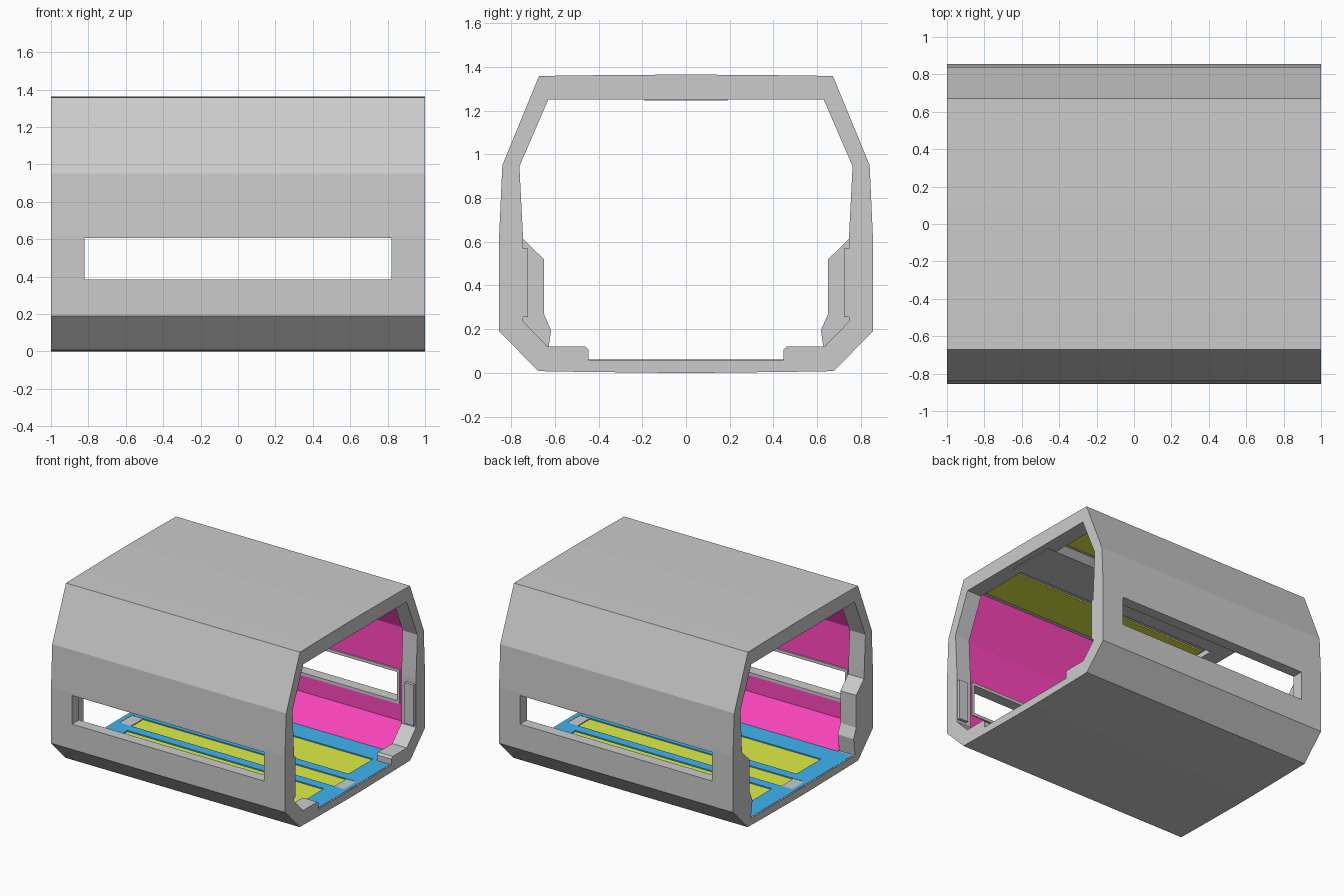
import bpy, bmesh

if "Cube" in bpy.data.objects:
    bpy.data.objects.remove(bpy.data.objects["Cube"])


def material(name, rgb):
    m = bpy.data.materials.new(name)
    m.diffuse_color = (*rgb, 1)
    m.use_nodes = True
    m.node_tree.nodes["Principled BSDF"].inputs["Base Color"].default_value = m.diffuse_color
    return m


BLUE = material("floor_blue", (0.05, 0.46, 0.88))
LIME = material("light_lime", (0.74, 0.86, 0.06))
PINK = material("wall_pink", (0.98, 0.06, 0.5))


def prism(name, profile, x0, x1, mat=None):
    """Extrude a (y, z) outline along x."""
    bm = bmesh.new()
    face = bm.faces.new([bm.verts.new((x0, y, z)) for y, z in profile])
    new = bmesh.ops.extrude_face_region(bm, geom=[face])["geom"]
    bmesh.ops.translate(bm, vec=(x1 - x0, 0, 0),
                        verts=[v for v in new if isinstance(v, bmesh.types.BMVert)])
    bmesh.ops.recalc_face_normals(bm, faces=bm.faces)
    me = bpy.data.meshes.new(name)
    bm.to_mesh(me)
    bm.free()
    ob = bpy.data.objects.new(name, me)
    bpy.context.collection.objects.link(ob)
    if mat:
        me.materials.append(mat)
    return ob


def box(name, x, y, z, mat=None):
    return prism(name, [(y[0], z[0]), (y[1], z[0]), (y[1], z[1]), (y[0], z[1])], x[0], x[1], mat)


def both(half):
    """Complete a right-hand outline (bottom to top) with its mirror."""
    return half + [(-y, z) for y, z in reversed(half)]


def cut(ob, cutters):
    for c in cutters:
        mod = ob.modifiers.new("cut", 'BOOLEAN')
        mod.operation, mod.solver, mod.object = 'DIFFERENCE', 'EXACT', c
        bpy.context.view_layer.objects.active = ob
        bpy.ops.object.modifier_apply(modifier=mod.name)
        bpy.data.objects.remove(c)


def window_cutter(y=(-1, 1), grow=0.0):
    return box("window_cutter", (-0.82 - grow, 0.82 + grow), y, (0.385 - grow, 0.607 + grow))


# Outer shell, hollowed by a deep middle and two differently shaped end frames
OUTER = [(0.08, 0), (0.5, 0.005), (0.675, 0.008), (0.855, 0.19), (0.855, 0.62),
         (0.84, 0.95), (0.672, 1.358), (0.47, 1.361), (0.1, 1.364)]
MIDDLE = [(0.64, 0.03), (0.795, 0.225), (0.80, 0.62), (0.812, 0.955), (0.672, 1.29)]
TOP = [(0.745, 0.612), (0.762, 0.945), (0.63, 1.25)]
RIGHT_END = [(0.445, 0.06), (0.445, 0.105), (0.46, 0.12), (0.633, 0.12), (0.745, 0.235)] + TOP
LEFT_END = [(0.637, 0.06), (0.617, 0.195), (0.65, 0.27), (0.65, 0.52)] + TOP

shell = prism("corridor_shell", both(OUTER), -1, 1)
cut(shell, [prism("middle_cutter", both(MIDDLE), -0.865, 0.875),
            prism("right_cutter", both(RIGHT_END), 0.8, 1.1),
            prism("left_cutter", both(LEFT_END), -1.1, -0.8),
            window_cutter()])

# Blue floor with pockets for the light panels
PANELS = [(0.84, -0.45, -0.15), (0.96, -0.075, 0.075), (0.84, 0.15, 0.45)]
floor = box("floor", (-0.99, 0.99), (-0.62, 0.62), (0.025, 0.062), BLUE)
cut(floor, [box("pocket_cutter", (-x, x), (a, b), (0.05, 0.1)) for x, a, b in PANELS])
for x, a, b in PANELS:
    box("floor_light", (-x, x), (a, b), (0.045, 0.053), LIME)

# Ceiling: central hanging slab with a light panel on each side
prism("ceiling_slab", both([(0.19, 1.247), (0.25, 1.3)]), -0.95, 0.95)

LINER = [(0.62, 0.05), (0.775, 0.235), (0.78, 0.62), (0.795, 0.95), (0.655, 1.288)]
for s in (-1, 1):
    box("ceiling_light", (-0.85, 0.85), sorted((s * 0.27, s * 0.62)), (1.28, 1.3), LIME)

    # Pink wall lining with a window opening
    strip = [(s * y, z) for y, z in LINER + MIDDLE[::-1]]
    wall = prism("wall_lining", strip, -0.863, 0.873, PINK)
    cut(wall, [window_cutter(grow=0.012)])

    # Grey trim around the inside of the window
    trim = box("window_trim", (-0.84, 0.84), sorted((s * 0.77, s * 0.806)), (0.362, 0.63))
    cut(trim, [window_cutter()])

    # Small raised plate on the right end frame
    box("frame_plate", (0.92, 0.995), sorted((s * 0.722, s * 0.75)), (0.255, 0.57))
